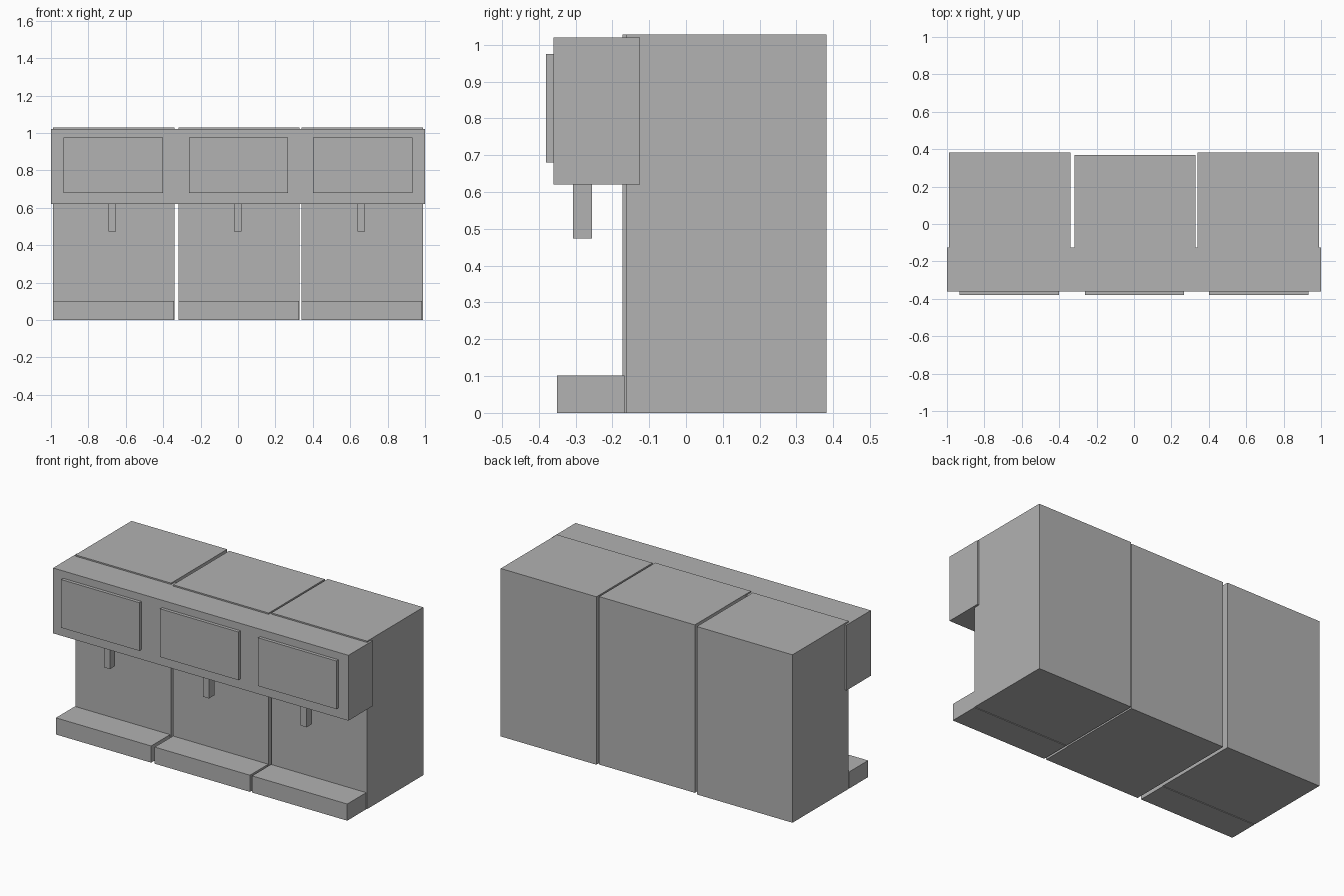
import bpy

cube = bpy.data.objects.get("Cube")
if cube:
    bpy.data.objects.remove(cube, do_unlink=True)

# Single flat grey
grey = bpy.data.materials.new("plain_grey")
grey.use_nodes = True
colour = (0.445, 0.445, 0.445, 1)
grey.diffuse_color = colour
grey.node_tree.nodes["Principled BSDF"].inputs["Base Color"].default_value = colour


def box(name, x, y, z):
    """Box spanning the given (low, high) range on each axis."""
    spans = (x, y, z)
    bpy.ops.mesh.primitive_cube_add(size=1)
    obj = bpy.context.object
    obj.name = name
    for v in obj.data.vertices:
        v.co = [(lo + hi) / 2 + c * (hi - lo) for c, (lo, hi) in zip(v.co, spans)]
    obj.data.materials.append(grey)
    return obj


# Shared head across all three units
box("head_housing", (-1, 1), (-0.36, -0.125), (0.62, 1.02))

# Per unit: side, cabinet left edge, cabinet front, panel left edge, spout centre
units = [
    ("right", -0.988, -0.162, -0.932, -0.673),
    ("middle", -0.319, -0.173, -0.262, -0.002),
    ("left", 0.34, -0.162, 0.402, 0.659),
]
for side, x, front, panel_x, spout_x in units:
    box(side + "_cabinet", (x, x + 0.648), (front, front + 0.543), (0, 1.028))
    box(side + "_drip_tray", (x, x + 0.645), (-0.35, -0.167), (0, 0.102))
    box(side + "_front_panel", (panel_x, panel_x + 0.53), (-0.38, -0.36), (0.68, 0.975))
    box(side + "_spout", (spout_x - 0.02, spout_x + 0.02), (-0.307, -0.255), (0.473, 0.62))
